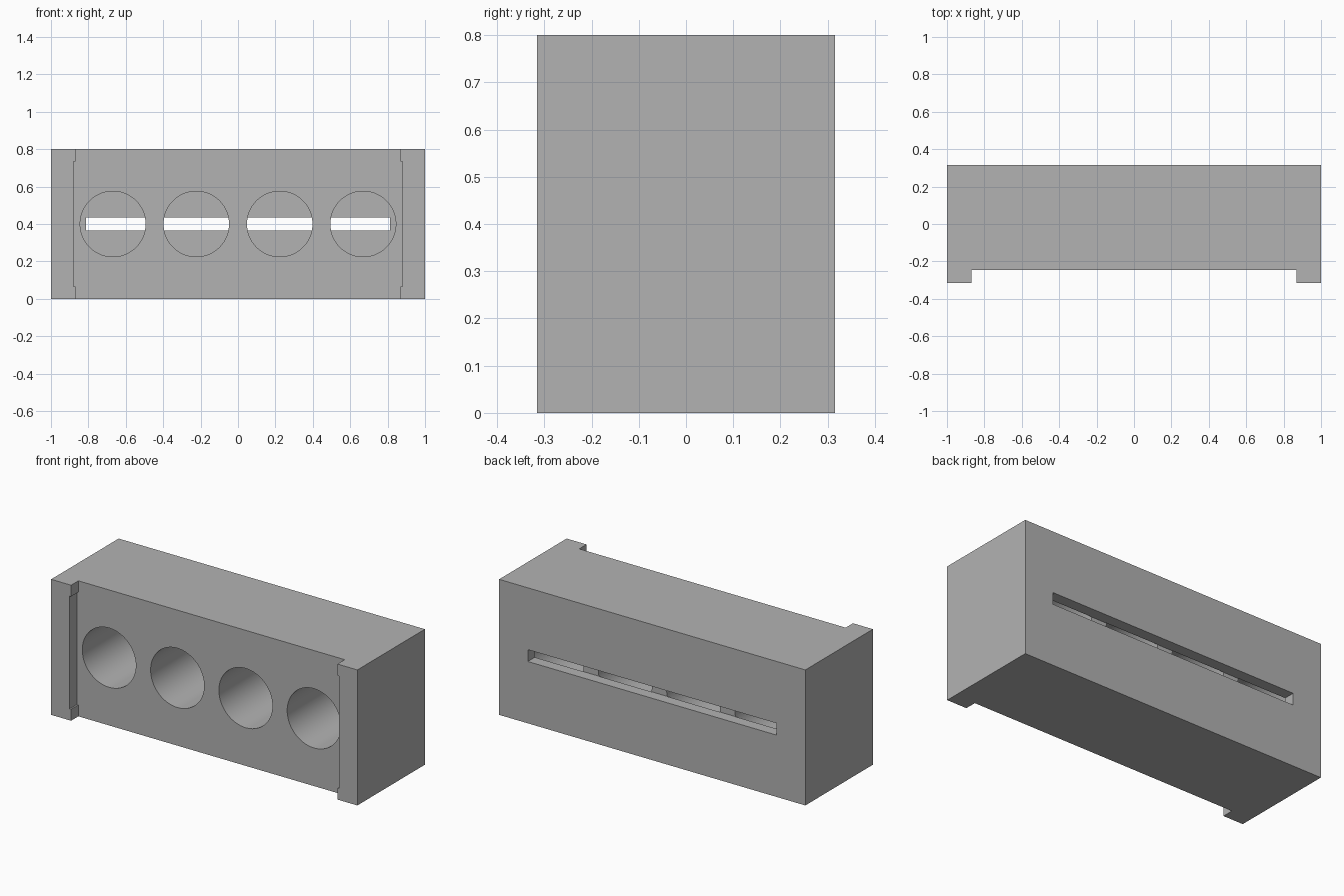
import bpy
import bmesh
from math import radians
from mathutils import Matrix

if "Cube" in bpy.data.objects:
    bpy.data.objects.remove(bpy.data.objects["Cube"], do_unlink=True)

WIDTH, DEPTH, HEIGHT = 2.0, 0.63, 0.8
BACK = DEPTH / 2
PANEL_Y = -0.247          # recessed front panel
HOLE_END = 0.25           # inner face of the back wall
MID_Z = HEIGHT / 2

grey = bpy.data.materials.new("plain grey")
grey.use_nodes = True
colour = (0.448, 0.448, 0.448, 1)
grey.diffuse_color = colour
grey.node_tree.nodes["Principled BSDF"].inputs["Base Color"].default_value = colour


def add_object(name, bm):
    bmesh.ops.recalc_face_normals(bm, faces=bm.faces)
    mesh = bpy.data.meshes.new(name)
    bm.to_mesh(mesh)
    bm.free()
    mesh.materials.append(grey)
    obj = bpy.data.objects.new(name, mesh)
    bpy.context.collection.objects.link(obj)
    return obj


def box(name, lo, hi):
    bm = bmesh.new()
    size = [b - a for a, b in zip(lo, hi)]
    centre = [(a + b) / 2 for a, b in zip(lo, hi)]
    bmesh.ops.create_cube(bm, size=1, matrix=Matrix.Translation(centre) @ Matrix.Diagonal((*size, 1)))
    return add_object(name, bm)


def prism(name, profile, y0, y1):
    """Extrude an x-z outline along y."""
    bm = bmesh.new()
    face = bm.faces.new([bm.verts.new((x, y0, z)) for x, z in profile])
    ext = bmesh.ops.extrude_face_region(bm, geom=[face])
    moved = [v for v in ext["geom"] if isinstance(v, bmesh.types.BMVert)]
    bmesh.ops.translate(bm, verts=moved, vec=(0, y1 - y0, 0))
    return add_object(name, bm)


def cylinder(name, x, radius, y0, y1):
    bm = bmesh.new()
    place = Matrix.Translation((x, (y0 + y1) / 2, MID_Z)) @ Matrix.Rotation(radians(90), 4, "X")
    bmesh.ops.create_cone(bm, cap_ends=True, segments=96, radius1=radius, radius2=radius,
                          depth=y1 - y0, matrix=place)
    return add_object(name, bm)


def cut(target, cutter):
    cutter.hide_render = True
    mod = target.modifiers.new(cutter.name, "BOOLEAN")
    mod.operation, mod.solver, mod.object = "DIFFERENCE", "EXACT", cutter
    bpy.context.view_layer.objects.active = target
    bpy.ops.object.modifier_apply(modifier=mod.name)
    bpy.data.objects.remove(cutter, do_unlink=True)


# Solid block
body = box("holder_block", (-WIDTH / 2, -BACK, 0), (WIDTH / 2, BACK, HEIGHT))

# Front recess, slightly wider in the middle so small lips stay at top and bottom
lip_x, groove_x, lip_z = 0.87, 0.88, 0.067
right_edge = [(lip_x, -0.1), (lip_x, lip_z), (groove_x, lip_z),
              (groove_x, HEIGHT - lip_z), (lip_x, HEIGHT - lip_z), (lip_x, HEIGHT + 0.1)]
outline = right_edge + [(-x, z) for x, z in reversed(right_edge)]
cut(body, prism("front_recess", outline, -BACK - 0.1, PANEL_Y))

# Four round holes, closed by the back wall
for i in range(4):
    cut(body, cylinder(f"round_hole_{i + 1}", (i - 1.5) * 0.446, 0.175, PANEL_Y - 0.05, HOLE_END))

# Long slot through the back wall
cut(body, box("back_slot", (-0.813, HOLE_END - 0.001, MID_Z - 0.035), (0.813, BACK + 0.1, MID_Z + 0.035)))

# Smooth hole walls, sharp block edges
bpy.ops.object.select_all(action="DESELECT")
body.select_set(True)
bpy.context.view_layer.objects.active = body
bpy.ops.object.shade_smooth_by_angle(angle=radians(30))
